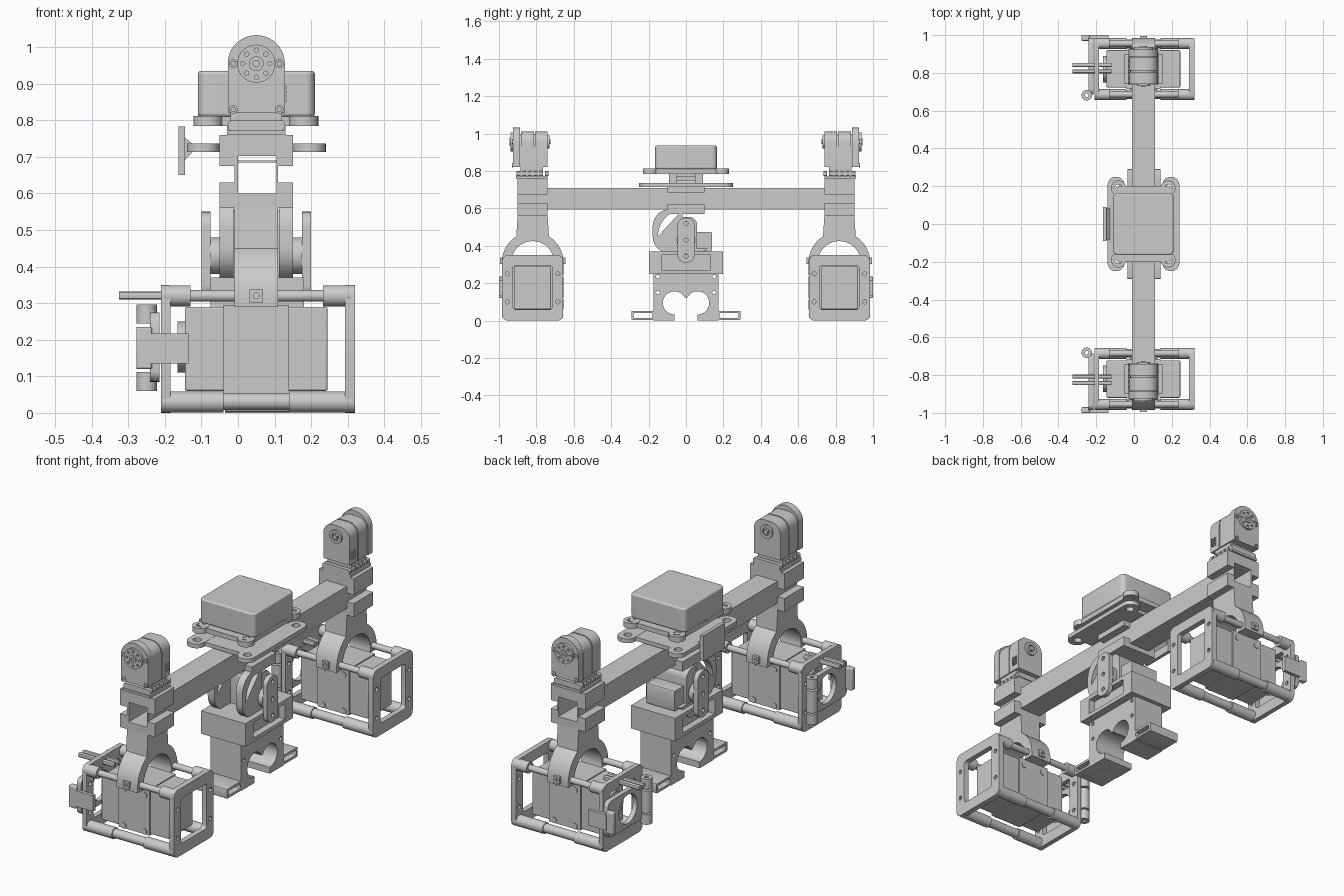
import bpy, bmesh, math
from mathutils import Vector

if "Cube" in bpy.data.objects:
    bpy.data.objects.remove(bpy.data.objects["Cube"])


def rect(u0, u1, v0, v1, r=0.0, n=5):
    if r == 0:
        return [(u0, v0), (u1, v0), (u1, v1), (u0, v1)]
    pts = []
    for cu, cv, a in ((u1-r, v0+r, -90), (u1-r, v1-r, 0), (u0+r, v1-r, 90), (u0+r, v0+r, 180)):
        pts += arc(cu, cv, r, a, a+90, n)
    return pts


def arc(u, v, r, a0, a1, n=20):
    return [(u+r*math.cos(math.radians(a0+(a1-a0)*i/n)),
             v+r*math.sin(math.radians(a0+(a1-a0)*i/n))) for i in range(n+1)]


def circ(u, v, r, n=24):
    return arc(u, v, r, 0, 360, n)[:-1]


def dome(uc, hw, v0, vc):
    """Rectangle with a half-round top."""
    return [(uc-hw, v0), (uc+hw, v0)] + arc(uc, vc, hw, 0, 180)


def prism(name, axis, a, b, outer, holes=(), mirror=False, bevel=0):
    """Extrude a 2D outline with holes along an axis, from a to b."""
    def to3(u, v, w):
        return {'X': (w, u, v), 'Y': (u, w, v), 'Z': (u, v, w)}[axis]
    bm = bmesh.new()
    edges = []
    for loop in [outer, *holes]:
        vs = [bm.verts.new(to3(u, v, a)) for u, v in loop]
        edges += [bm.edges.new((vs[i-1], vs[i])) for i in range(len(vs))]
    if holes:
        bmesh.ops.triangle_fill(bm, use_beauty=True, edges=edges, normal=Vector(to3(0, 0, 1)))
    else:
        bm.faces.new(list(bm.verts))
    ext = bmesh.ops.extrude_face_region(bm, geom=bm.faces[:])
    moved = [g for g in ext['geom'] if isinstance(g, bmesh.types.BMVert)]
    bmesh.ops.translate(bm, verts=moved, vec=Vector(to3(0, 0, b-a)))
    bmesh.ops.recalc_face_normals(bm, faces=bm.faces[:])
    me = bpy.data.meshes.new(name)
    bm.to_mesh(me)
    bm.free()
    ob = bpy.data.objects.new(name, me)
    bpy.context.collection.objects.link(ob)
    if bevel:
        m = ob.modifiers.new("bevel", 'BEVEL')
        m.width, m.segments, m.limit_method = bevel, 3, 'ANGLE'
    if mirror:
        m = ob.modifiers.new("mirror", 'MIRROR')
        m.use_axis = (False, True, False)
        m.use_mirror_merge = False
    return ob


def end(name, axis, a, b, outer, holes=(), bevel=0):
    return prism(name, axis, a, b, outer, holes, True, bevel)


# ---- hollow beam
prism("beam", 'Y', -0.9, 0.9, rect(-0.01, 0.11, 0.595, 0.71), [rect(0, 0.105, 0.6, 0.702)])

# ---- end clamps and ring hangers (built at -y, mirrored)
C = -0.82
end("clamp_upper", 'Y', -0.9, -0.74, [(-.05, .675), (-.01, .675), (-.01, .71), (.11, .71),
    (.11, .675), (.15, .675), (.15, .76), (-.05, .76)])
end("clamp_lower", 'Y', -0.9, -0.74, [(-.05, .56), (.15, .56), (.15, .63), (.11, .63),
    (.11, .595), (-.01, .595), (-.01, .63), (-.05, .63)])
end("hanger_ring", 'X', -0.01, 0.11, [(C+.165, .29)] + arc(C, .31, .165, 0, 58) + [(C+.08, .56), (C-.08, .56)]
    + arc(C, .31, .165, 122, 180) + [(C-.165, .29), (C-.11, .29)] + arc(C, .31, .115, 180, 0) + [(C+.11, .29)])
for y in (-0.995, -0.66):
    end("ring_boss", 'Y', y, y+.015, rect(.032, .068, .302, .338), [circ(.05, .32, .008, 12)])

# ---- protective cage
holes4 = [circ(C+dy, z, .011, 12) for dy in (-.135, .135) for z in (.1, .25)]
for x0, x1 in ((-0.21, -0.185), (0.292, 0.32)):
    end("cage_frame", 'X', x0, x1, rect(-.983, -.657, 0, .35, .03),
        [rect(-.925, -.715, .06, .295, .015)] + holes4)
for y in (C-.135, C+.135):
    end("cage_rod_top", 'X', -.2, .3, circ(y, .32, .016))
    end("cage_rod_bottom", 'X', -.2, .3, circ(y, .031, .023))
    for x0, x1 in ((-.205, -.13), (.232, .31)):
        end("rod_socket_top", 'X', x0, x1, circ(y, .32, .029))
    for x0, x1 in ((-.205, -.04), (.14, .31)):
        end("rod_socket_bottom", 'X', x0, x1, circ(y, .03, .029))

# ---- camera body in the cage
end("camera_body", 'X', -.145, .245, rect(-.92, -.722, .06, .29), bevel=.006)
end("camera_sleeve", 'X', -.04, .14, rect(-.928, -.714, .055, .295))
for x in (-.01, .11):
    for z in (.07, .26):
        for y in (-.932, -.714):
            end("camera_screw", 'Y', y, y+.004, circ(x, z, .015))
end("camera_lens", 'X', -.165, -.145, circ(C, .18, .07, 32), [circ(C, .18, .055, 32)])

# ---- hinged door, clasp and tension bars
end("door", 'X', -.24, -.215, rect(-.985, -.685, .085, .275, .03), [circ(C, .18, .075, 32)])
end("clasp_arm", 'Y', -1.0, -.983, rect(-.24, -.135, .135, .217))
end("clasp_plate", 'X', -.278, -.235, rect(-1.0, -.97, .12, .235), bevel=.006)
for z0, z1 in ((.06, .112), (.12, .235), (.245, .297)):
    end("hinge_knuckle", 'Z', z0, z1, circ(-.25, -.682, .028), [circ(-.25, -.682, .01, 12)])
for y in (-.842, -.808):
    end("tension_bar", 'X', -.325, -.12, rect(y-.01, y+.01, .31, .332, .006, 3))

# ---- end servos
end("servo_base", 'Y', -.91, -.74, rect(-.03, .13, .76, .772))
end("servo_pivot_block", 'Y', -.885, -.765, rect(-.02, .12, .77, .835))
for i in range(6):
    y = -.905 + i*.03
    end("servo_knuckle", 'Y', y, y+.02, rect(-.028, .128, .772, .8, .01, 3))
end("servo_front_plate", 'Y', -.925, -.887, dome(.05, .078, .82, .955))
for y0, y1 in ((-.883, -.812), (-.806, -.74)):
    end("servo_case", 'Y', y0, y1, [(-.026, .822), (.126, .822)] + arc(.071, .955, .055, 0, 90, 8)
        + arc(.029, .955, .055, 90, 180, 8))
end("servo_core", 'Y', -.89, -.8, dome(.05, .068, .83, .93))
end("servo_horn", 'Y', -.937, -.925, circ(.05, .955, .052, 32),
    [circ(.05+.037*math.cos(i*math.pi/4), .955+.037*math.sin(i*math.pi/4), .006, 8) for i in range(8)])
end("servo_horn_hub", 'Y', -.943, -.93, circ(.05, .955, .02), [circ(.05, .955, .009, 12)])
end("servo_rear_cap", 'Y', -.74, -.73, circ(.05, .955, .035), [circ(.05, .955, .02)])
end("servo_rear_hub", 'Y', -.74, -.725, circ(.05, .955, .012, 12))
for x in (-.013, .113):
    for z in (.83, .955):
        end("servo_bolt", 'Y', -.93, -.925, circ(x, z, .012, 16), [circ(x, z, .006, 8)])
for i in range(4):
    end("servo_connector_rib", 'X', .126, .133, rect(-.78, -.75, .85+i*.012, .857+i*.012))

# ---- electronics tray on the beam centre
ears = [(x, y) for x in (-.082, .18) for y in (-.19, .19)]
prism("tray_mount_plate", 'Z', .715, .735, rect(-.06, .16, -.2, .2))
for x in (-.095, .195):
    prism("tray_mount_ears", 'Z', .714, .736, rect(x-.045, x+.045, -.25, .25, .044, 8),
          [circ(x, y, .02, 16) for y in (-.2, .2)])
prism("tray_saddle_top", 'Y', -.1, .1, rect(-.05, .15, .685, .715), [rect(-.01, .11, .69, .71)])
for y in (-.07, .07):
    prism("tray_spacer", 'Z', .735, .785, rect(-.03, .13, y-.022, y+.022))
prism("tray_spacer_bridge", 'Z', .75, .77, rect(-.02, .12, -.09, .09))
prism("tray_plate", 'Z', .785, .81, rect(-.105, .205, -.2, .2, .03))
for x, y in ears:
    prism("tray_ear", 'Z', .784, .812, circ(x, y, .04), [circ(x, y, .02, 16)])
prism("electronics_box", 'Z', .81, .935, rect(-.11, .21, -.165, .165, .025, 6), bevel=.008)

# ---- side bracket with flared upright plate
prism("side_bracket_plate", 'X', -.163, -.145, rect(-.09, .09, .65, .783))
prism("side_bracket_arm", 'Y', -.085, .085, [(-.146, .69), (-.125, .713), (-.05, .713), (-.05, .735),
      (-.125, .735), (-.146, .755)])

# ---- central gripper: saddle, arched brackets, servo and levers
prism("gripper_saddle", 'Y', -.1, .1, [(-.05, .57), (.15, .57), (.15, .62), (.11, .62), (.11, .595),
      (-.01, .595), (-.01, .62), (-.05, .62)])
for x0, x1 in ((-.05, -.012), (.112, .15)):
    prism("gripper_arch", 'X', x0, x1, rect(-.178, .145, .36, .595, .09, 8),
          [arc(-.005, .45, .145, 95, 180) + [(-.15, .385), (-.02, .385)]])
prism("gripper_servo", 'X', -.045, .145, rect(-.045, .06, .3, .555, .045, 6))
prism("gripper_servo_gearbox", 'X', -.03, .13, rect(.04, .138, .37, .475, .008, 3))
for xi, xo in ((-.05, -.075), (.15, .175)):
    prism("lever_disc", 'X', xi, xo, circ(0, .43, .05, 32))
    xe = xo + math.copysign(.025, xo-xi)
    prism("lever", 'X', xo, xe, rect(-.045, .045, .31, .55, .04, 8),
          [circ(0, z, .011, 12) for z in (.345, .43, .52)])
prism("gripper_block", 'X', -.075, .18, rect(-.197, .197, .25, .37), [rect(-.13, .13, .27, .35)])
prism("gripper_block_filler", 'X', -.04, .145, rect(-.14, .14, .265, .355))

# ---- gripper jaws with double-lobed opening and slotted feet
half = [(.175, .26), (.175, 0), (.062, 0), (.062, .033)] + arc(.062, .095, .062, -90, 155, 20)
other = [(-y, z) for y, z in reversed(half)]
prism("gripper_jaws", 'X', -.035, .14, half + other,
      [circ(y, .15, .01, 12) for y in (-.15, .15)] + [circ(y, .235, .01, 12) for y in (-.15, .15)])
end("gripper_foot", 'X', -.035, .14, rect(-.292, -.172, .003, .052, .006, 3), [rect(-.28, -.18, .015, .04, .005, 3)])

# ---- smooth round surfaces, keep hard edges
bpy.ops.object.select_all(action='SELECT')
bpy.context.view_layer.objects.active = bpy.context.scene.objects["beam"]
bpy.ops.object.shade_smooth_by_angle(angle=math.radians(30))
